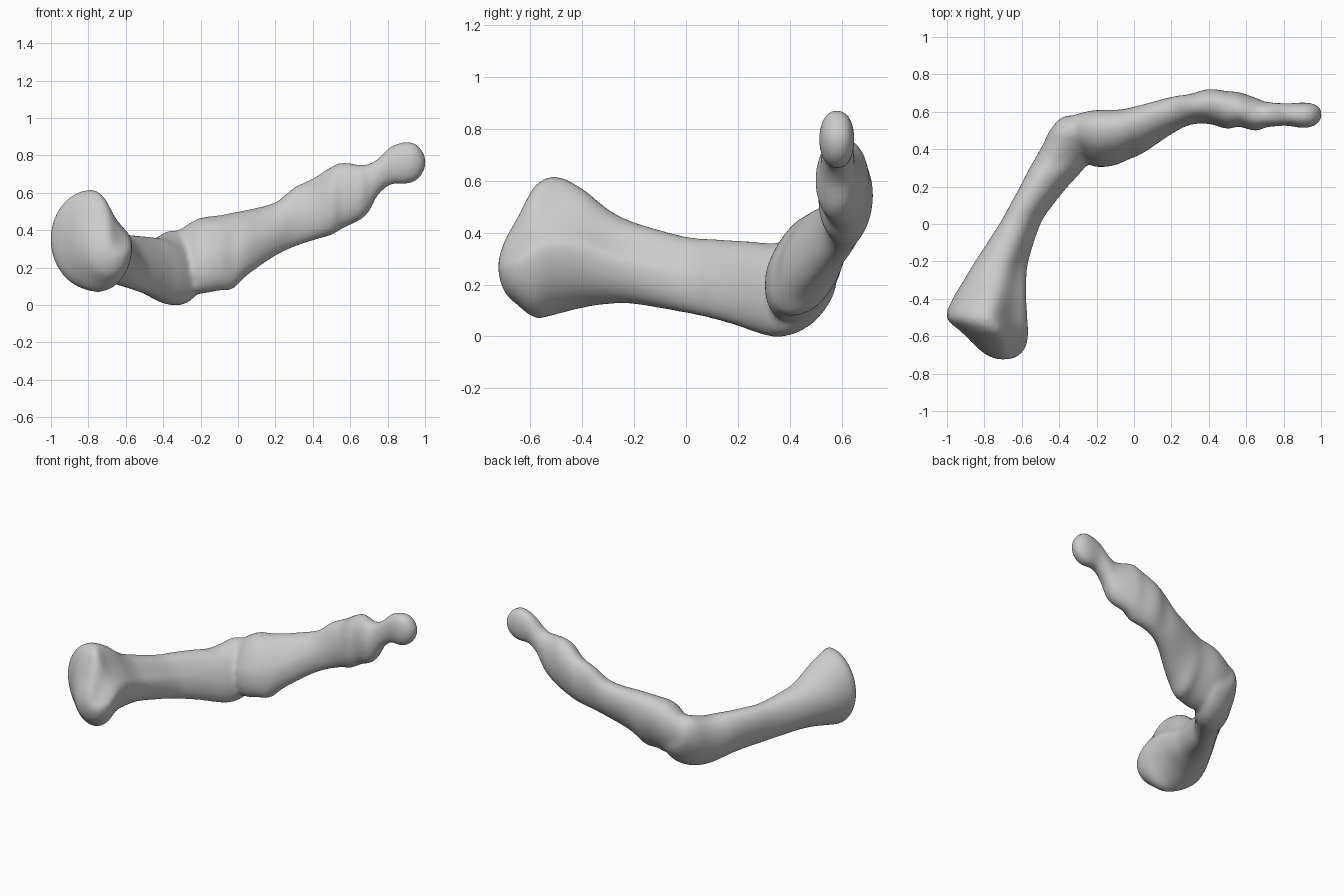
import bpy, bmesh, math
from mathutils import Vector

cube = bpy.data.objects.get("Cube")
if cube:
    bpy.data.objects.remove(cube, do_unlink=True)

bone_grey = bpy.data.materials.new("bone_grey")
bone_grey.use_nodes = True
colour = (0.6, 0.6, 0.6, 1)
bone_grey.diffuse_color = colour
bone_grey.node_tree.nodes["Principled BSDF"].inputs["Base Color"].default_value = colour

SIDES = 48
STEPS = 5


def ramp(value, start, end):
    """Rise from 0 at start to 1 at end."""
    return min(max((value - start) / (end - start), 0), 1)


def rounded(value, power):
    return math.copysign(abs(value) ** power, value)


def smooth_rows(rows):
    """Catmull-Rom interpolation through the listed sections."""
    vectors = [Vector(row) for row in rows]
    result = []
    for i in range(len(vectors) - 1):
        a = vectors[max(i - 1, 0)]
        b, c = vectors[i], vectors[i + 1]
        d = vectors[min(i + 2, len(vectors) - 1)]
        for step in range(STEPS):
            t = step / STEPS
            result.append(b + (c - a) * t / 2
                          + (a * 2 - b * 5 + c * 4 - d) * t * t / 2
                          + (b * 3 - a - c * 3 + d) * t ** 3 / 2)
    result.append(vectors[-1])
    return result


def lower_section(along, angle):
    """Oval leaning over along the shaft, hollowed on its upper inner side."""
    lean = 0.35 * ramp(along, -.4, .1) - 0.15 * ramp(along, .2, .45)
    across = math.cos(angle + lean)
    up = math.sin(angle)
    if across > 0:
        across = across ** (1 - 0.15 * ramp(along, -.4, -.2))
        if up > 0:
            hollow = max(0.2 - 0.7 * along, 0)
            across *= 1 - hollow * up * up / (up * up + 0.12)
    return across, up


def upper_section(along, angle):
    """Oval with its top leaning back and a flat palm side; boxier at the tip."""
    lean = 0.45 * (1 - ramp(along, .1, .6)) - 0.1 * (1 - ramp(along, -.2, .1))
    across = math.cos(angle - lean)
    up = math.sin(angle)
    if across < 0:
        across = rounded(across, 0.85)
        if up > 0:
            across *= 1 - 0.2 * up * (1 - ramp(along, .2, .5))
    elif along > .75:
        across = rounded(across, 0.8)
    return across, up


def add_bone(bm, rows, section, place):
    """Loft the section through the rows and close both ends."""
    rings = []
    for along, side_min, side_max, low, high in smooth_rows(rows):
        ring = []
        for k in range(SIDES):
            across, up = section(along, math.tau * k / SIDES)
            side = (side_min + side_max) / 2 + across * (side_max - side_min) / 2
            height = (low + high) / 2 + up * (high - low) / 2
            ring.append(bm.verts.new(place(along, side, height)))
        rings.append(ring)
    for first, second in zip(rings, rings[1:]):
        for k in range(SIDES):
            n = (k + 1) % SIDES
            bm.faces.new((first[k], first[n], second[n], second[k]))
    bm.faces.new(rings[0])
    bm.faces.new(rings[-1])


# Sections: position along the bone, side min, side max, bottom, top
lower_bone = [
    (-.724, -.73, -.66, .24, .3),
    (-.7, -.79, -.61, .17, .37),
    (-.65, -.85, -.575, .12, .46),
    (-.58, -.92, -.565, .07, .585),
    (-.5, -1.002, -.57, .085, .617),
    (-.4, -.97, -.575, .11, .57),
    (-.3, -.91, -.575, .125, .49),
    (-.2, -.85, -.565, .125, .44),
    (0, -.72, -.5, .09, .385),
    (.1, -.665, -.435, .068, .377),
    (.2, -.61, -.355, .04, .37),
    (.27, -.575, -.29, .015, .365),
    (.34, -.535, -.235, -.002, .36),
    (.42, -.49, -.2, .01, .38),
    (.5, -.45, -.18, .06, .4),
    (.56, -.4, -.2, .14, .36),
    (.58, -.36, -.25, .2, .3),
]

upper_bones = [
    (-.4, .46, .53, .22, .3),
    (-.35, .4, .57, .13, .37),
    (-.28, .345, .595, .07, .425),
    (-.2, .305, .61, .06, .467),
    (-.1, .315, .61, .078, .48),
    (-.03, .345, .62, .085, .495),
    (.05, .38, .64, .16, .51),
    (.2, .48, .68, .263, .55),
    (.3, .53, .695, .31, .63),
    (.4, .535, .722, .345, .677),
    (.5, .508, .71, .375, .74),
    (.56, .52, .705, .41, .762),
    (.65, .498, .675, .453, .75),
    (.7, .515, .655, .5, .755),
    (.75, .52, .65, .59, .785),
    (.82, .525, .645, .645, .85),
    (.9, .513, .65, .647, .872),
    (.95, .52, .645, .665, .862),
    (.985, .54, .63, .7, .825),
    (1.004, .57, .605, .745, .785),
]

bm = bmesh.new()
# Lower bone runs front to back; middle and tip bones run off to the left
add_bone(bm, lower_bone, lower_section, lambda a, s, h: (s, a, h))
add_bone(bm, upper_bones, upper_section, lambda a, s, h: (a, s, h))
bmesh.ops.recalc_face_normals(bm, faces=bm.faces)

mesh = bpy.data.meshes.new("finger_bones")
bm.to_mesh(mesh)
bm.free()
mesh.materials.append(bone_grey)
finger = bpy.data.objects.new("finger_bones", mesh)
bpy.context.collection.objects.link(finger)

# Fuse the overlapping bones into one skin and soften the joint
fuse = finger.modifiers.new("fuse", 'REMESH')
fuse.mode = 'VOXEL'
fuse.voxel_size = 0.014
fuse.use_smooth_shade = True
soften = finger.modifiers.new("soften", 'SMOOTH')
soften.factor = 0.5
soften.iterations = 10
